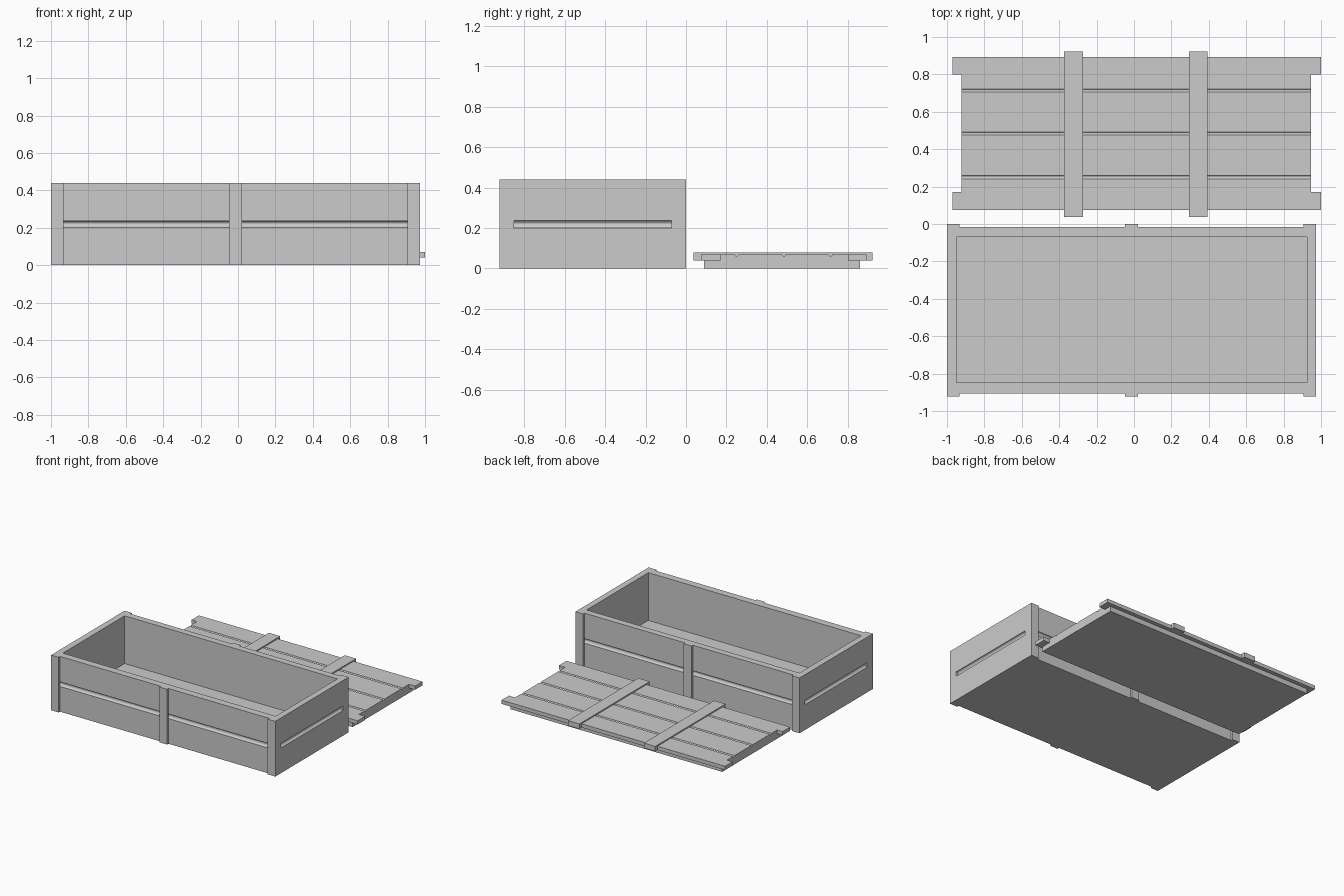
import bpy
import math
from mathutils import Matrix

default = bpy.data.objects.get("Cube")
if default:
    bpy.data.objects.remove(default)

wood = bpy.data.materials.new("plain grey")
wood.use_nodes = True
grey = (0.6, 0.6, 0.6, 1)
wood.diffuse_color = grey
wood.node_tree.nodes["Principled BSDF"].inputs["Base Color"].default_value = grey


def box(name, x, y, z):
    """Box spanning the given (low, high) ranges."""
    spans = (x, y, z)
    bpy.ops.mesh.primitive_cube_add(size=1)
    ob = bpy.context.object
    ob.name = name
    size = Matrix.Diagonal([b - a for a, b in spans] + [1])
    ob.data.transform(Matrix.Translation([(a + b) / 2 for a, b in spans]) @ size)
    ob.data.materials.append(wood)
    return ob


def rod(name, axis, centre, radius, length):
    """Round groove cutter lying along x or y."""
    turn = (0, math.pi / 2, 0) if axis == "x" else (math.pi / 2, 0, 0)
    bpy.ops.mesh.primitive_cylinder_add(vertices=16, radius=radius, depth=length,
                                        location=centre, rotation=turn)
    ob = bpy.context.object
    ob.name = name
    ob.data.materials.append(wood)
    return ob


def cut(target, cutter):
    mod = target.modifiers.new("cut", "BOOLEAN")
    mod.operation = "DIFFERENCE"
    mod.solver = "EXACT"
    mod.object = cutter
    cutter.hide_render = True
    cutter.hide_viewport = True
    bpy.context.view_layer.objects.active = target
    bpy.ops.object.modifier_apply(modifier=mod.name)
    bpy.data.objects.remove(cutter)


# Crate body, hollowed out
LEFT, RIGHT, FRONT, BACK, TOP = -1, 0.974, -0.905, -0.017, 0.44
body = box("crate_body", (LEFT, RIGHT), (FRONT, BACK), (0, TOP))
cut(body, box("hollow", (-0.95, 0.925), (-0.847, -0.07), (0.06, 0.6)))

# Grooves between the upper and lower planks, on all four sides
for y in (FRONT, BACK):
    cut(body, rod("groove", "x", (-0.013, y, 0.219), 0.018, 1.9))
for x in (LEFT, RIGHT):
    cut(body, rod("groove", "y", (x, -0.461, 0.219), 0.018, 0.78))

# Upright posts on the front and back
posts = {"right": (LEFT, -0.934), "middle": (-0.048, 0.021), "left": (0.906, RIGHT)}
for side, span in posts.items():
    box("front_post_" + side, span, (-0.922, FRONT), (0, TOP))
    box("back_post_" + side, span, (BACK, 0), (0, TOP))

# Lid lying behind the crate: inner panel and planked top
box("lid_panel", (-0.921, 0.946), (0.09, 0.86), (0, 0.04))
lid = box("lid_planks", (-0.97, 1), (0.075, 0.893), (0.04, 0.07))
for span in ((-1.1, -0.921), (0.946, 1.1)):
    cut(lid, box("end_notch", span, (0.17, 0.8), (-0.1, 0.2)))
for y in (0.25, 0.484, 0.714):
    cut(lid, rod("plank_groove", "x", (0.01, y, 0.07), 0.009, 2.2))

# Cross battens on the lid
for side, span in {"right": (-0.374, -0.274), "left": (0.294, 0.394)}.items():
    box("lid_batten_" + side, span, (0.037, 0.922), (0.04, 0.08))
